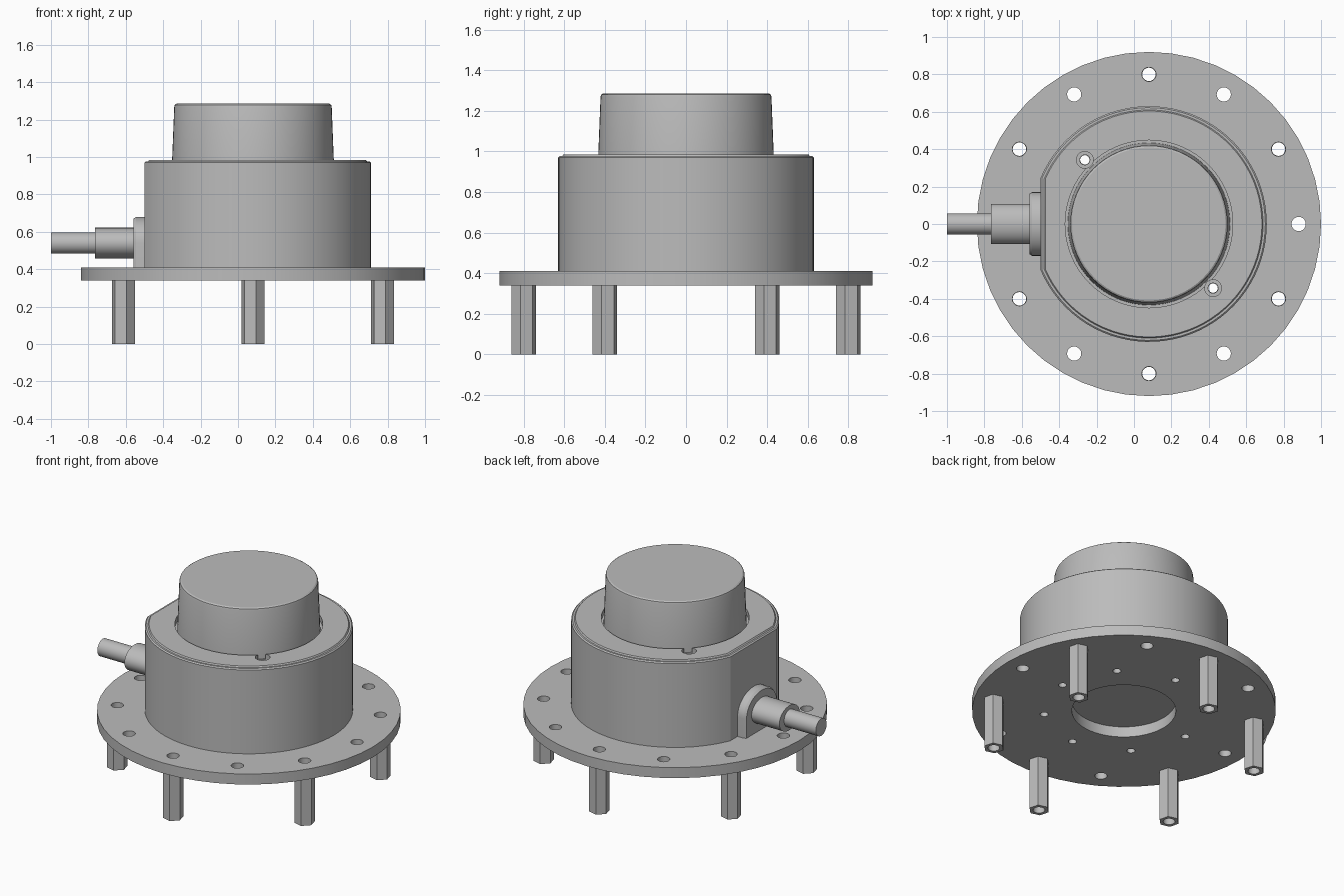
import bpy, bmesh
from math import sin, cos, pi, acos, radians
from mathutils import Vector

if "Cube" in bpy.data.objects:
    bpy.data.objects.remove(bpy.data.objects["Cube"], do_unlink=True)

CX = 0.08          # axis of the round body
PITCH = 0.80       # bolt circle of the plate
grey = bpy.data.materials.new("light_grey")
grey.use_nodes = True
grey.diffuse_color = (0.5, 0.5, 0.5, 1)
grey.node_tree.nodes["Principled BSDF"].inputs["Base Color"].default_value = (0.5, 0.5, 0.5, 1)


def ring(r, z, n=64, x=CX, y=0, turn=0):
    return [Vector((x + r * cos(turn + 2 * pi * i / n), y + r * sin(turn + 2 * pi * i / n), z))
            for i in range(n)]


def oval(x, ry, rz, n=40, z=0.54):
    return [Vector((x, ry * cos(2 * pi * i / n), z + rz * sin(2 * pi * i / n))) for i in range(n)]


def d_ring(r, z, n=72):
    # circle with one side cut flat
    a = acos((-0.58 + 0.63 - r) / r)
    return [Vector((CX + r * cos(t), r * sin(t), z))
            for t in (-a + 2 * a * i / n for i in range(n + 1))]


def arch(x, grow=0, n=24):
    # half oval on straight legs
    top = [Vector((x, (0.17 + grow) * cos(pi * i / n), 0.54 + (0.14 + grow) * sin(pi * i / n)))
           for i in range(n + 1)]
    return top + [Vector((x, -0.17 - grow, 0.41)), Vector((x, 0.17 + grow, 0.41))]


def loft(name, *solids):
    # each solid is a list of matching rings, capped at both ends
    bm = bmesh.new()
    for rings in solids:
        rows = [[bm.verts.new(p) for p in r] for r in rings]
        for a, b in zip(rows, rows[1:]):
            for i in range(len(a)):
                j = (i + 1) % len(a)
                bm.faces.new((a[i], a[j], b[j], b[i]))
        bm.faces.new(rows[0][::-1])
        bm.faces.new(rows[-1])
    bmesh.ops.recalc_face_normals(bm, faces=bm.faces)
    mesh = bpy.data.meshes.new(name)
    bm.to_mesh(mesh)
    bm.free()
    mesh.materials.append(grey)
    ob = bpy.data.objects.new(name, mesh)
    bpy.context.collection.objects.link(ob)
    return ob


def activate(ob):
    bpy.ops.object.select_all(action='DESELECT')
    ob.select_set(True)
    bpy.context.view_layer.objects.active = ob


def cut(ob, *solids):
    tool = loft("cutter", *solids)
    tool.hide_render = True
    mod = ob.modifiers.new("cut", 'BOOLEAN')
    mod.operation, mod.solver, mod.object = 'DIFFERENCE', 'EXACT', tool
    activate(ob)
    bpy.ops.object.modifier_apply(modifier=mod.name)
    bpy.data.objects.remove(tool, do_unlink=True)


def hole(r, dist, degrees, low, high, n=20):
    a = radians(degrees)
    x, y = CX + dist * cos(a), dist * sin(a)
    return [ring(r, low, n, x, y), ring(r, high, n, x, y)]


parts = []

# base plate with bolt holes, inner screw holes and centre opening
plate = loft("base_plate", [ring(0.92, 0.34, 48), ring(0.92, 0.41, 48)])
cut(plate, [ring(0.315, 0.3), ring(0.315, 0.5)],
    *[hole(0.038, PITCH, 30 * k, 0.3, 0.5) for k in range(12)],
    *[hole(0.025, 0.485, 45 * k, 0.3, 0.5) for k in range(8)])
parts.append(plate)

# housing drum with a flat side, a raised lid, a knob groove and two screw holes
drum = loft("housing", [d_ring(0.63, 0.41), d_ring(0.63, 0.97), d_ring(0.622, 0.977),
                        d_ring(0.61, 0.977), d_ring(0.604, 0.985)])
cut(drum, [ring(0.448, 0.95), ring(0.448, 1.1)])
cut(drum, *[hole(0.045, 0.485, a, 0.93, 1.1) for a in (135, 315)])
cut(drum, *[hole(0.027, 0.485, a, 0.3, 1.1) for a in (135, 315)])
parts.append(drum)

# tapered knob with a softened top edge
parts.append(loft("knob", [ring(0.434, 0.94), ring(0.421, 1.268), ring(0.418, 1.279),
                           ring(0.409, 1.285)]))

# hollow hexagonal legs under every second bolt hole
for k in range(6):
    a = radians(30 + 60 * k)
    x, y = CX + PITCH * cos(a), PITCH * sin(a)
    leg = loft(f"leg_{k + 1}", [ring(0.063, z, 6, x, y, pi / 4) for z in (0, 0.34)])
    cut(leg, hole(0.036, PITCH, 30 + 60 * k, -0.1, 0.5))
    parts.append(leg)

# cable entry on the flat side
parts.append(loft("cable_flange", [arch(-0.495), arch(-0.545), arch(-0.56, -0.01)]))
parts.append(loft("cable_gland", [oval(-0.55, 0.107, 0.082), oval(-0.765, 0.107, 0.082)]))
parts.append(loft("cable", [oval(-0.75, 0.057, 0.057), oval(-1.0, 0.057, 0.057)]))

for ob in parts:
    activate(ob)
    bpy.ops.object.shade_smooth_by_angle(angle=radians(25))
